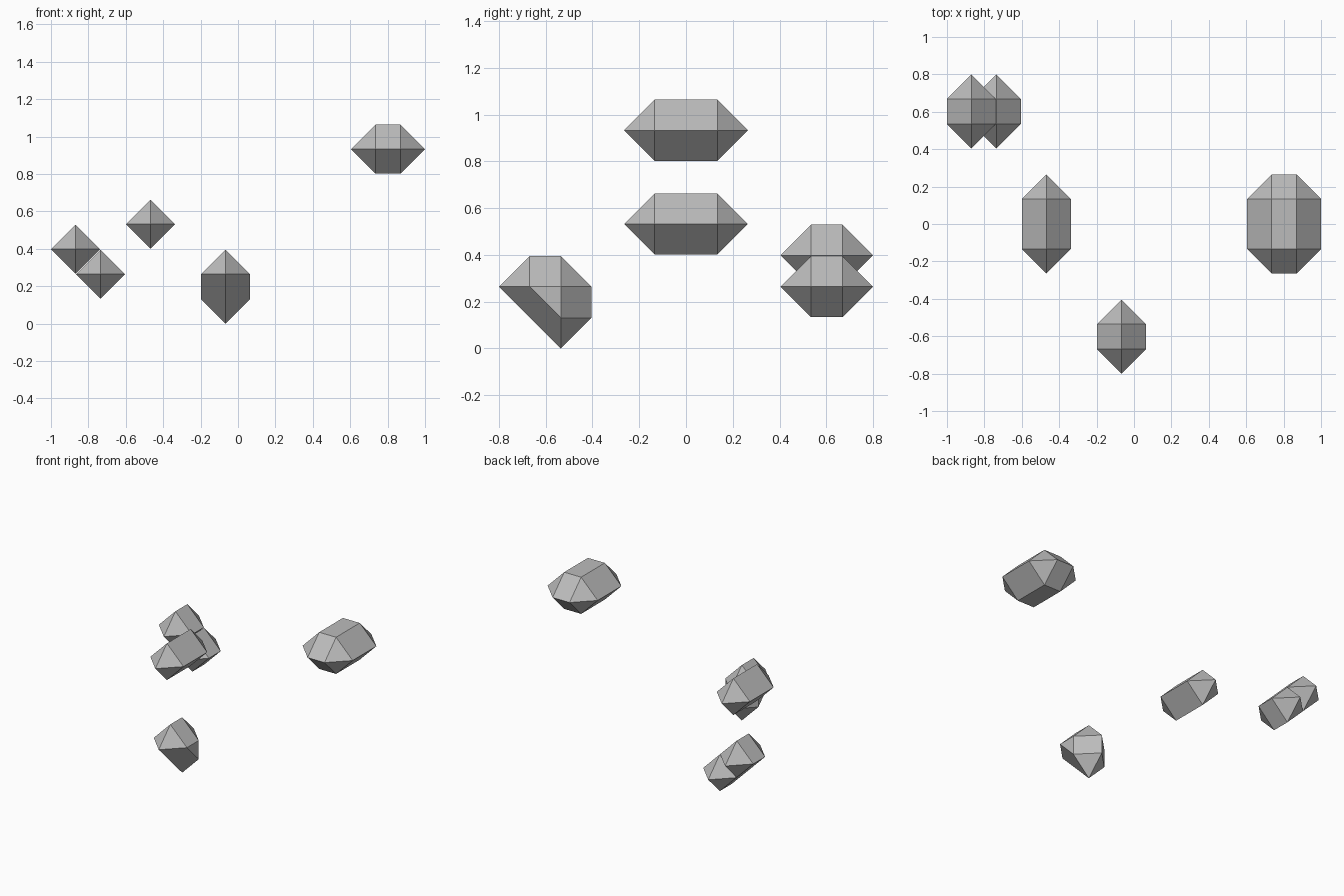
import bpy, bmesh, math
from mathutils import Vector

if "Cube" in bpy.data.objects:
    bpy.data.objects.remove(bpy.data.objects["Cube"], do_unlink=True)

STEP = 0.1337    # spacing of the lattice the rocks sit on
RADIUS = 0.131   # reach of each octahedral crystal cell

stone = bpy.data.materials.new("grey_stone")
stone.use_nodes = True
grey = (0.5, 0.5, 0.5, 1)
stone.diffuse_color = grey
stone.node_tree.nodes["Principled BSDF"].inputs["Base Color"].default_value = grey


def rock(name, cells):
    """Faceted rock: the hull of octahedra centred on lattice cells."""
    centres = [Vector(c) * STEP + Vector((0, 0, RADIUS)) for c in cells]
    origin = sum(centres, Vector()) / len(centres)
    bm = bmesh.new()
    for centre in centres:
        for axis in range(3):
            for side in (-RADIUS, RADIUS):
                tip = centre - origin
                tip[axis] += side
                bm.verts.new(tip)
    hull = bmesh.ops.convex_hull(bm, input=bm.verts[:])
    loose = {v for v in hull["geom_interior"] + hull["geom_unused"]
             if isinstance(v, bmesh.types.BMVert)}
    bmesh.ops.delete(bm, geom=list(loose), context="VERTS")
    # Merge the hull triangles into clean flat facets
    bmesh.ops.dissolve_limit(bm, angle_limit=math.radians(1),
                             verts=bm.verts[:], edges=bm.edges[:])
    bmesh.ops.recalc_face_normals(bm, faces=bm.faces[:])
    mesh = bpy.data.meshes.new(name)
    bm.to_mesh(mesh)
    bm.free()
    mesh.materials.append(stone)
    obj = bpy.data.objects.new(name, mesh)
    obj.location = origin
    bpy.context.collection.objects.link(obj)


# Pair of touching rocks at the back
rock("back_upper_rock", [(-6.5, y, 2) for y in (4, 5)])
rock("back_lower_rock", [(-5.5, y, 1) for y in (4, 5)])

# Long rock in the middle
rock("middle_long_rock", [(-3.5, y, 3) for y in (-1, 0, 1)])

# Wedge-shaped rock at the front
rock("front_wedge_rock", [(-0.5, -5, 1), (-0.5, -4, 1), (-0.5, -4, 0)])

# Large high rock on the left
rock("high_large_rock", [(x, y, 6) for x in (5.5, 6.5) for y in (-1, 0, 1)])
